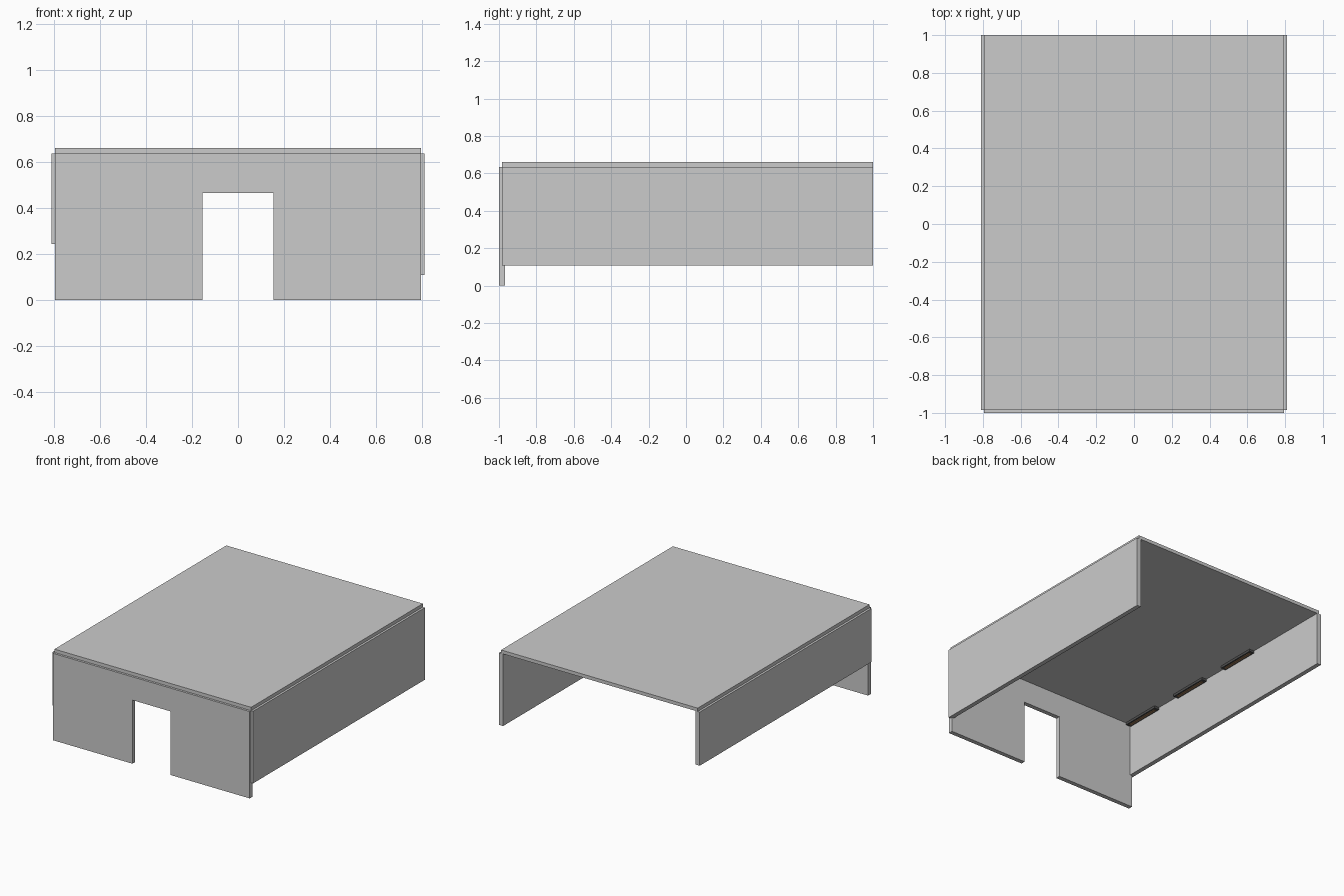
import bpy

if "Cube" in bpy.data.objects:
    bpy.data.objects.remove(bpy.data.objects["Cube"])


def material(name, color):
    m = bpy.data.materials.new(name)
    m.diffuse_color = color
    m.use_nodes = True
    m.node_tree.nodes["Principled BSDF"].inputs["Base Color"].default_value = m.diffuse_color
    return m


def box(name, x, y, z, mat=None):
    """Axis-aligned box from (min, max) ranges."""
    bpy.ops.mesh.primitive_cube_add(size=1, location=[(a + b) / 2 for a, b in (x, y, z)])
    ob = bpy.context.object
    ob.name = name
    ob.scale = [b - a for a, b in (x, y, z)]
    bpy.ops.object.transform_apply(location=False, rotation=False, scale=True)
    if mat:
        ob.data.materials.append(mat)
    return ob


HALF = 0.795      # half width of roof and front wall
EAVE = 0.635      # underside of roof
T = 0.016         # half thickness of the walls

dark = material("dark_frame", (0.08, 0.08, 0.08, 1))
brown = material("warm_brown", (0.35, 0.2, 0.1, 1))

# Roof slab
box("roof", (-HALF, HALF), (-0.984, 1), (EAVE, 0.66))

# Side walls, centred on the roof edges; the left one is shorter
box("left_wall", (-HALF - T, -HALF + T), (-0.984, 1), (0.243, EAVE))
box("right_wall", (HALF - T, HALF + T), (-0.984, 1), (0.108, EAVE))

# Front wall with doorway and header
FRONT = (-1, -1 + 2 * T)
box("front_wall_left", (-HALF, -0.154), FRONT, (0, EAVE))
box("front_wall_right", (0.154, HALF), FRONT, (0, EAVE))
box("door_header", (-0.154, 0.154), FRONT, (0.465, EAVE))

# Row of slim fixtures under the roof along the left wall
for i in range(3):
    y = -0.815 + 0.5 * i
    x0 = -HALF + T
    box(f"fixture_frame_{i + 1}", (x0, x0 + 0.04), (y - 0.15, y + 0.15), (0.618, EAVE), dark)
    box(f"fixture_strip_{i + 1}", (x0 + 0.012, x0 + 0.028), (y - 0.13, y + 0.13), (0.614, 0.625), brown)
